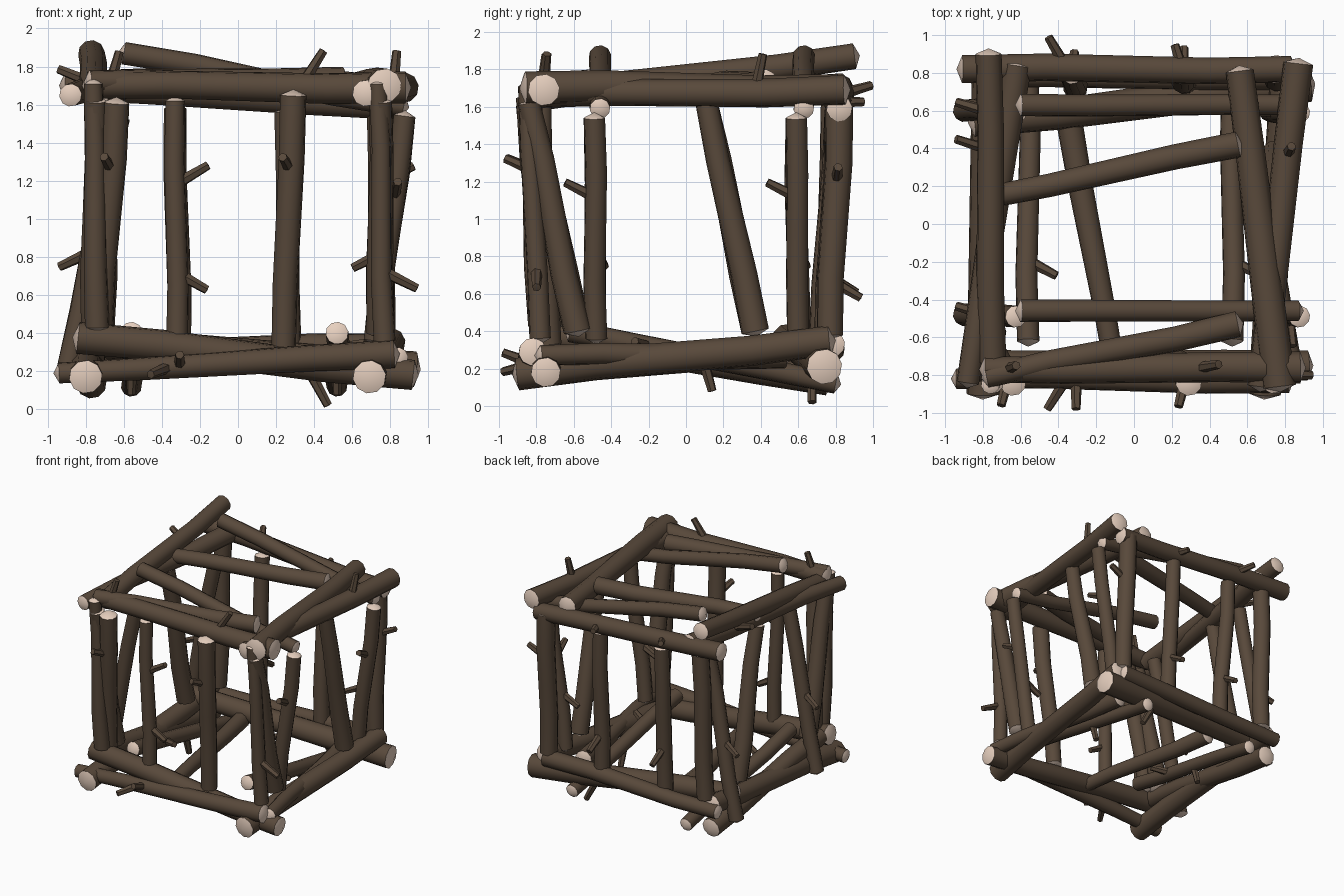
import bpy, bmesh, math, random
from mathutils import Vector

if "Cube" in bpy.data.objects:
    bpy.data.objects.remove(bpy.data.objects["Cube"])

random.seed(4)


def material(name, rgb):
    m = bpy.data.materials.new(name)
    m.diffuse_color = (*rgb, 1)
    m.use_nodes = True
    m.node_tree.nodes["Principled BSDF"].inputs["Base Color"].default_value = m.diffuse_color
    return m


BARK = material("brown bark", (0.098, 0.066, 0.043))
WOOD = material("pale cut wood", (0.80, 0.63, 0.52))


def log(name, a, b, ra, rb, sides=10, rings=5, bend=0.01, cap=0.03, pale=1):
    """Tapered, slightly bent log from a to b with domed ends."""
    axis = (b - a).normalized()
    u = axis.orthogonal().normalized()
    v = axis.cross(u)
    turn = random.uniform(0, math.tau)
    side = u * math.cos(turn) + v * math.sin(turn)
    bm = bmesh.new()
    loops = []
    for i in range(rings):
        t = i / (rings - 1)
        c = a.lerp(b, t) + side * bend * math.sin(t * math.tau)
        r = ra + (rb - ra) * t
        angles = [k * math.tau / sides for k in range(sides)]
        loops.append([bm.verts.new(c + (u * math.cos(w) + v * math.sin(w)) * r)
                      for w in angles])
    for p, q in zip(loops, loops[1:]):
        for k in range(sides):
            n = (k + 1) % sides
            bm.faces.new((p[k], p[n], q[n], q[k]))
    for loop, tip in ((loops[0], a - axis * cap), (loops[-1], b + axis * cap)):
        centre = bm.verts.new(tip)
        for k in range(sides):
            f = bm.faces.new((loop[k], loop[(k + 1) % sides], centre))
            f.material_index = pale
    bmesh.ops.recalc_face_normals(bm, faces=bm.faces)
    me = bpy.data.meshes.new(name)
    bm.to_mesh(me)
    bm.free()
    me.materials.append(BARK)
    me.materials.append(WOOD)
    ob = bpy.data.objects.new(name, me)
    bpy.context.collection.objects.link(ob)
    bpy.context.view_layer.objects.active = ob
    ob.select_set(True)
    bpy.ops.object.shade_smooth_by_angle(angle=math.radians(40))
    ob.select_set(False)


def group(name, ra, rb, ends, twigs=()):
    """Logs of one kind; each twig is (fraction along the log, direction)."""
    for i, (a, b) in enumerate(ends, 1):
        a, b = Vector(a), Vector(b)
        log(f"{name}_{i}", a, b, ra, rb)
        for j, (t, d) in enumerate(twigs, 1):
            root = a.lerp(b, t)
            log(f"{name}_{i}_twig_{j}", root, root + Vector(d), 0.032, 0.024,
                sides=6, rings=2, bend=0, cap=0.003, pale=0)


# Top frame
group("top_left_rail", 0.07, 0.075, [((-0.77, 0.90, 1.87), (-0.75, -0.73, 1.66))])
group("top_left_crossing_rail", 0.08, 0.06, [((-0.62, 0.84, 1.70), (-0.88, -0.84, 1.65))],
      [(0.28, (-0.25, 0.08, 0.1))])
group("top_right_rail", 0.075, 0.09, [((0.56, 0.81, 1.70), (0.77, -0.86, 1.70))])
group("top_right_crossing_rail", 0.08, 0.07, [((0.87, 0.85, 1.69), (0.67, -0.86, 1.66))],
      [(0.28, (0.02, 0.04, 0.2))])
group("top_back_rail", 0.075, 0.07, [((-0.91, 0.82, 1.70), (0.83, 0.82, 1.59))],
      [(0.32, (-0.1, 0.17, 0.05)), (0.67, (-0.04, 0.13, 0))])
group("top_front_rail", 0.07, 0.085, [((-0.79, -0.77, 1.70), (0.88, -0.76, 1.69))],
      [(0.67, (0.12, 0.02, 0.19)), (0.07, (0.05, 0.02, 0.18))])

# Bars across the top: sloping pair and slanted pair
group("top_bar", 0.06, 0.055,
      [((-0.6, y, 1.87), (0.87, y, 1.59)) for y in (0.63, -0.46)])
group("top_slanted_bar", 0.06, 0.07,
      [((-0.78, y, 1.72), (0.55, y + 0.28, 1.73)) for y in (0.14, -0.81)])

# Bottom frame
group("bottom_front_rail", 0.055, 0.075, [((-0.94, -0.82, 0.19), (0.82, -0.82, 0.29))],
      [(0.33, (-0.1, -0.16, -0.04)), (0.36, (0, -0.16, 0.06))])
group("bottom_front_falling_rail", 0.085, 0.08,
      [((-0.84, -0.75, 0.375), (0.92, -0.75, 0.18))])
group("bottom_back_rail", 0.08, 0.095, [((-0.85, 0.54, 0.36), (0.93, 0.74, 0.21))],
      [(0.67, (0.13, 0, -0.24))])
group("bottom_back_outer_rail", 0.06, 0.07, [((-0.85, 0.78, 0.30), (0.78, 0.78, 0.33))])
group("bottom_side_rail", 0.088, 0.08, [
    ((0.69, -0.90, 0.17), (0.80, 0.77, 0.35)),
    ((-0.80, -0.90, 0.17), (-0.78, 0.77, 0.34))])
group("bottom_left_falling_rail", 0.075, 0.08, [((-0.78, -0.69, 0.37), (-0.77, 0.76, 0.135))])

# Bars across the bottom: sloping pair and slanted pair
group("bottom_bar", 0.06, 0.055,
      [((x, -0.62, 0.40), (x, 0.8, 0.12)) for x in (-0.56, 0.52)],
      [(0.3, (0.15, -0.08, 0.03)), (0.5, (0, 0.05, -0.18))])
group("bottom_slanted_bar", 0.055, 0.07,
      [((x, -0.78, 0.27), (x - 0.24, 0.53, 0.27)) for x in (-0.1, 0.84)])

# Corner posts: the front ones lean out over the front rail
group("front_left_corner_post", 0.065, 0.05, [((-0.74, -0.78, 0.43), (-0.76, -0.85, 1.71))])
group("front_right_corner_post", 0.058, 0.048, [((0.77, -0.78, 0.36), (0.735, -0.85, 1.71))],
      [(0.27, (0.18, 0, -0.09))])
group("back_right_corner_post", 0.07, 0.075, [((0.76, 0.77, 0.38), (0.75, 0.82, 1.60))],
      [(0.67, (0.17, 0.01, 0.08))])
group("back_left_corner_post", 0.07, 0.07, [((-0.72, 0.76, 0.38), (-0.69, 0.79, 1.62))])

# Thin leaning posts and thicker slanted posts on the right and left
pair = (-0.48, 0.60)
group("right_thin_post", 0.06, 0.058,
      [((0.72, y, 0.36), (0.875, y - 0.01, 1.54)) for y in pair],
      [(0.64, (0.02, -0.16, 0.08)), (0.4, (-0.18, 0, -0.09))])
group("left_thin_post", 0.06, 0.058,
      [((-0.90, y, 0.18), (-0.625, y - 0.01, 1.53)) for y in pair],
      [(0.48, (-0.17, 0.05, -0.08))])
for name, s in (("right", 1), ("left", -1)):
    group(name + "_slanted_post", 0.075, 0.06,
          [((s * 0.75, y + 0.26, 0.4), (s * 0.75, y, 1.62)) for y in (0.11, -0.84)])

# Front and back posts
group("front_thin_post", 0.058, 0.052, [((-0.32, -0.74, 0.33), (-0.33, -0.77, 1.62))],
      [(0.66, (0.17, 0, 0.1)), (0.3, (0.16, 0, -0.09))])
group("front_thick_post", 0.065, 0.07, [
    ((0.24, -0.73, 0.33), (0.29, -0.84, 1.65)),
    ((-0.72, -0.71, 0.43), (-0.64, -0.84, 1.61))], [(0.7, (-0.04, -0.16, 0.07))])
group("back_post", 0.065, 0.06, [
    ((-0.31, 0.72, 0.33), (-0.33, 0.80, 1.58)),
    ((0.27, 0.75, 0.30), (0.25, 0.80, 1.56))], [(0.3, (0, 0.17, -0.1))])
